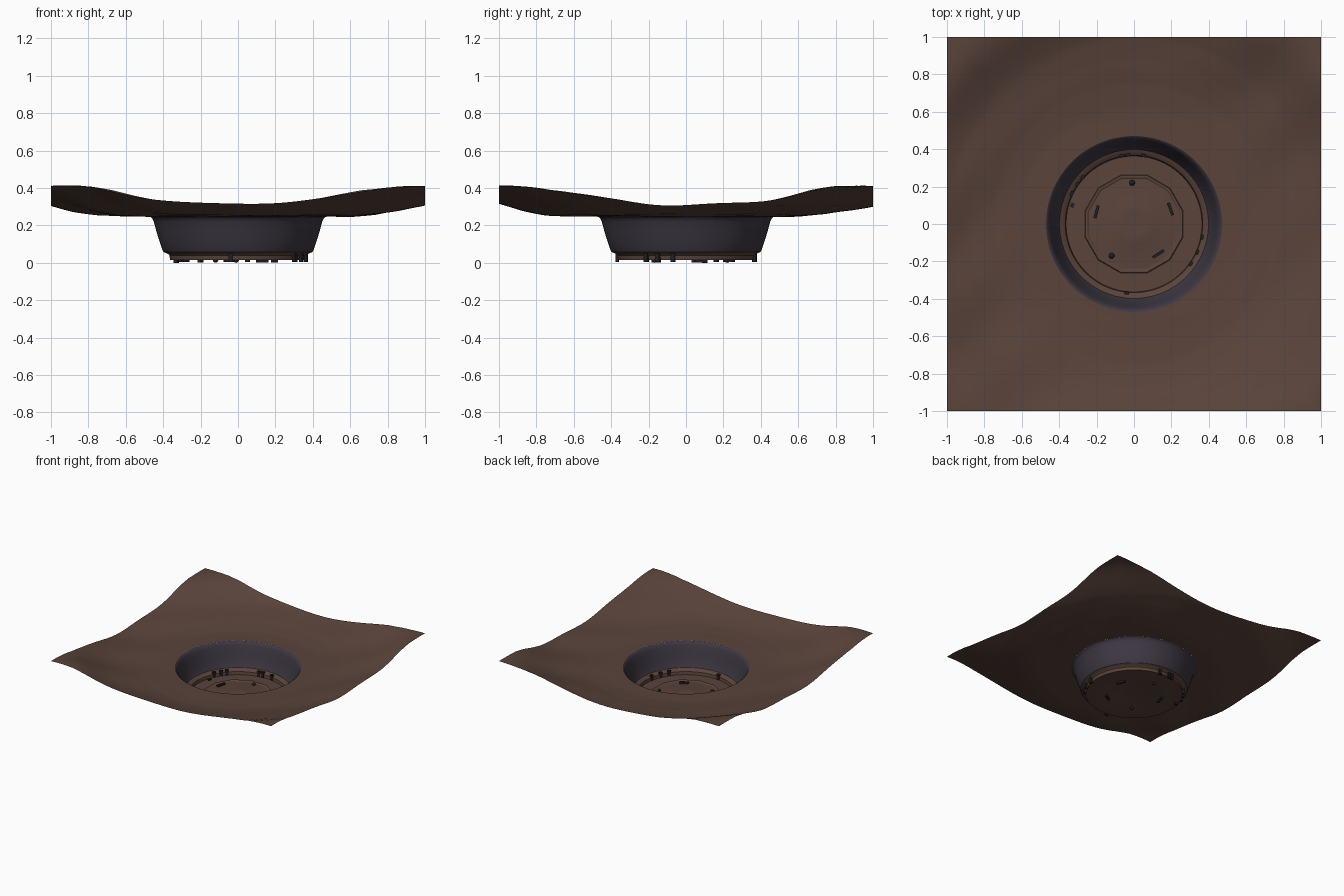
import bpy, bmesh, math
from mathutils import Matrix, Vector

if "Cube" in bpy.data.objects:
    bpy.data.objects.remove(bpy.data.objects["Cube"])


def material(name, col):
    m = bpy.data.materials.new(name)
    m.diffuse_color = (*col, 1)
    m.use_nodes = True
    m.node_tree.nodes["Principled BSDF"].inputs["Base Color"].default_value = m.diffuse_color
    return m


earth = material("brown earth", (0.102, 0.057, 0.044))
rock = material("purple grey rock", (0.048, 0.039, 0.055))
dark = material("dark stone", (0.016, 0.013, 0.018))


def finish(name, bm, mats, angle):
    me = bpy.data.meshes.new(name)
    bm.to_mesh(me)
    bm.free()
    for m in mats:
        me.materials.append(m)
    ob = bpy.data.objects.new(name, me)
    bpy.context.collection.objects.link(ob)
    bpy.ops.object.select_all(action='DESELECT')
    ob.select_set(True)
    bpy.context.view_layer.objects.active = ob
    bpy.ops.object.shade_smooth_by_angle(angle=math.radians(angle))
    return ob


# Smooth rise of the ground with distance from the middle
RISE = [(0.45, 0), (0.62, 0.002), (0.75, 0.012), (0.88, 0.034), (1.0, 0.062),
        (1.1, 0.098), (1.2, 0.138), (1.28, 0.16), (1.35, 0.166), (1.45, 0.165)]


def ground_height(x, y):
    r = math.hypot(x, y)
    h = 0
    for (a, ha), (b, hb) in zip(RISE, RISE[1:]):
        if a <= r <= b:
            h = ha + (hb - ha) * (r - a) / (b - a)
    # Gentle diagonal ripples that fade out near the pit and at the corners
    k = min(max((r - 0.5) / 0.4, 0), 1) * min(max((1.42 - r) / 0.2, 0), 1)
    w = math.sin(-5.5 * x + 10.5 * y + 1.2 * math.sin(4 * x)) + 0.5 * math.sin(9 * x + 4 * y)
    return 0.246 + h + 0.0065 * k * w


N = 160
OUT = 44


def ring_verts(bm, fn):
    return [bm.verts.new(fn(2 * math.pi * i / N)) for i in range(N)]


def bridge(bm, a, b, mat=0):
    for i in range(N):
        j = (i + 1) % N
        f = bm.faces.new((a[i], b[i], b[j], a[j]))
        f.material_index = mat


# Ground sheet: rings morphing from the round rim to the square border
bm = bmesh.new()
prev = None
for s in range(OUT + 1):
    t = s / OUT

    def pt(a, t=t):
        c, sn = math.cos(a), math.sin(a)
        edge = 1 / max(abs(c), abs(sn))
        r = 0.47 + (edge - 0.47) * t
        return (r * c, r * sn, ground_height(r * c, r * sn))
    ring = ring_verts(bm, pt)
    if prev:
        bridge(bm, prev, ring)
    prev = ring
finish("ground", bm, [earth], 60)


# Pit wall and stepped floor, coloured by slope band
def lathe(name, profile, mats, wall_from=None, angle=35):
    bm = bmesh.new()
    prev = None
    for r, z in profile:
        ring = ring_verts(bm, lambda a: (r * math.cos(a), r * math.sin(a), z))
        if prev:
            bridge(bm, ring, prev)
        prev = ring
    f = bm.faces.new(prev)
    if wall_from:
        for f in bm.faces:
            c = f.calc_center_median()
            f.material_index = 1 if wall_from[0] < c.z < wall_from[1] else 0
    return finish(name, bm, mats, angle)


lathe("pit", [(0.47, 0.246), (0.46, 0.24), (0.45, 0.22), (0.437, 0.17), (0.42, 0.115),
              (0.405, 0.07), (0.398, 0.058), (0.375, 0.048), (0.367, 0.04), (0.363, 0.016),
              (0.30, 0.016), (0.11, 0.019), (0.095, 0.023), (0.06, 0.021), (0.02, 0.02)],
      [earth, rock], (0.056, 0.245))

# Many-sided raised floor lip
bm = bmesh.new()
rings = []
for r, z in [(0.272, 0.017), (0.268, 0.023), (0.258, 0.023), (0.25, 0.018)]:
    rings.append([bm.verts.new((r * math.cos(a), r * math.sin(a), z))
                  for a in [math.pi * (i + 0.5) / 6 for i in range(12)]])
for a, b in zip(rings, rings[1:]):
    for i in range(12):
        j = (i + 1) % 12
        bm.faces.new((a[i], a[j], b[j], b[i]))
finish("floor_lip", bm, [earth], 20)


def block(name, x, y, z, size, deg):
    bm = bmesh.new()
    bmesh.ops.create_cube(bm, size=1)
    m = (Matrix.Translation((x, y, z)) @ Matrix.Rotation(math.radians(deg), 4, 'Z')
         @ Matrix.Diagonal((*size, 1)))
    bm.transform(m)
    finish(name, bm, [dark], 30)


# Standing stones against the foot of the wall
for i, a in enumerate([154, 145, 138, 100, 95, 82, 349, 336, 325, 264]):
    t = math.radians(a)
    block(f"standing_stone_{i + 1}", 0.37 * math.cos(t), 0.37 * math.sin(t), 0.033,
          (0.018, 0.024, 0.055), a)

# Flat bars lying on the floor
for i, (x, y, d) in enumerate([(-0.2, 0.065, 75), (0.195, 0.08, 110), (0.13, -0.16, 33)]):
    block(f"floor_bar_{i + 1}", x, y, 0.017, (0.07, 0.016, 0.03), d)

# Pebbles
for i, (x, y) in enumerate([(-0.01, 0.22), (-0.12, -0.17)]):
    bm = bmesh.new()
    bmesh.ops.create_icosphere(bm, subdivisions=2, radius=0.016)
    bm.transform(Matrix.Translation((x, y, 0.016)))
    finish(f"pebble_{i + 1}", bm, [dark], 40)

# Lowest stone foot resting on the base level
block("base_stone", -0.33, 0.1, 0.012, (0.02, 0.025, 0.024), 160)
